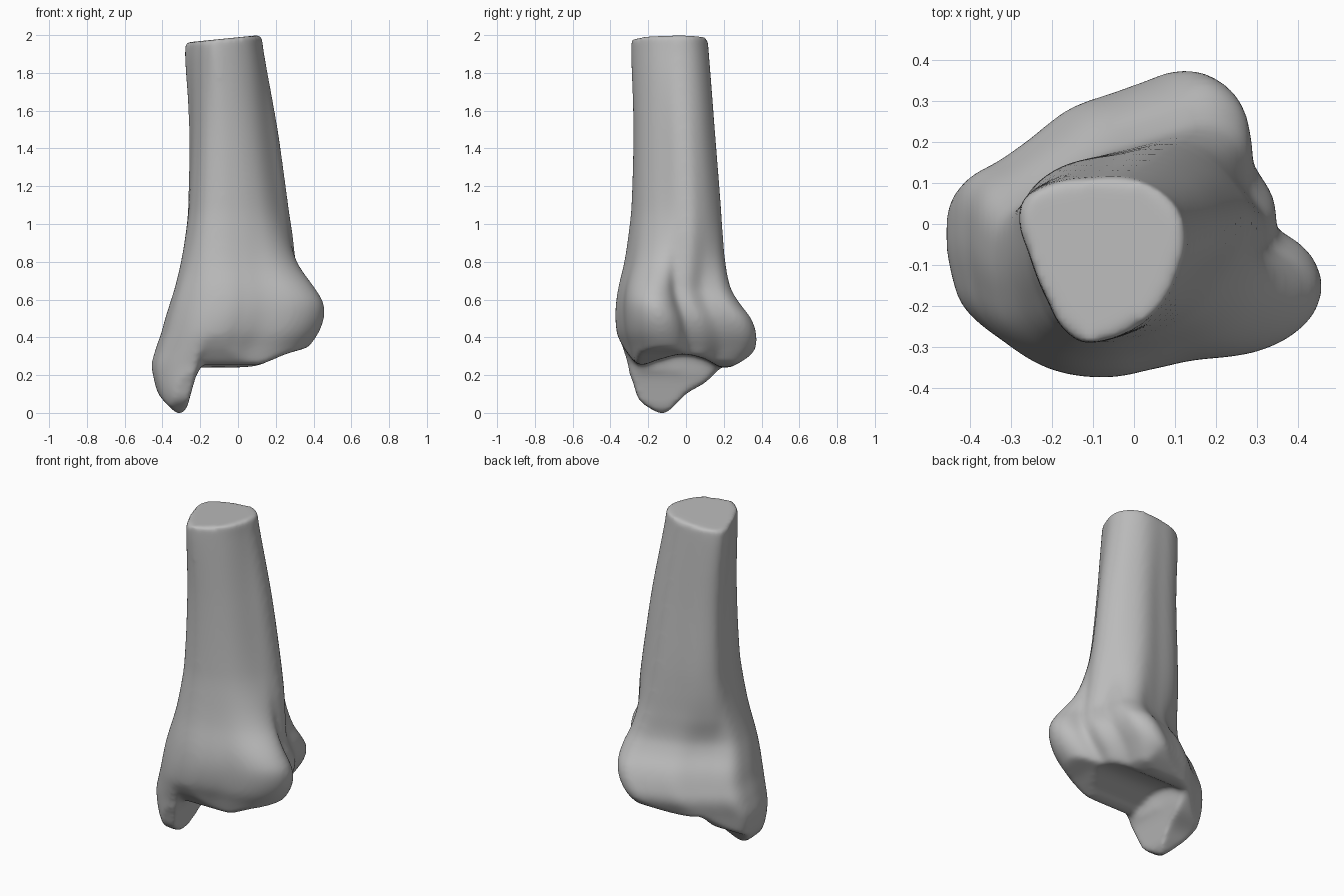
import bpy, bmesh, math
from mathutils import Vector

cube = bpy.data.objects.get("Cube")
if cube:
    bpy.data.objects.remove(cube, do_unlink=True)


def curve(table, t):
    """Smooth curve through rows of (t, value, ...); returns the values at t."""
    t = min(max(t, table[0][0]), table[-1][0])
    last = len(table) - 1
    i = 0
    while i < last - 1 and t > table[i + 1][0]:
        i += 1
    a, b = table[i], table[i + 1]
    before, after = table[max(i - 1, 0)], table[min(i + 2, last)]
    h = b[0] - a[0]
    u = (t - a[0]) / h
    out = []
    for k in range(1, len(a)):
        ma = (b[k] - before[k]) / (b[0] - before[0]) * h
        mb = (after[k] - a[k]) / (after[0] - a[0]) * h
        out.append((2*u**3 - 3*u*u + 1) * a[k] + (u**3 - 2*u*u + u) * ma
                   + (3*u*u - 2*u**3) * b[k] + (u**3 - u*u) * mb)
    return out


def polar(points):
    """Closed outline, fitted to a unit box, as a periodic radius table."""
    xs, ys = zip(*points)
    cx, cy = (max(xs) + min(xs)) / 2, (max(ys) + min(ys)) / 2
    sx, sy = (max(xs) - min(xs)) / 2, (max(ys) - min(ys)) / 2
    fitted = [Vector(((x - cx) / sx, (y - cy) / sy)) for x, y in points]
    rows = sorted((math.atan2(p.y, p.x), p.length) for p in fitted)
    turn = math.tau
    return ([(a - turn, r) for a, r in rows[-3:]] + rows
            + [(a + turn, r) for a, r in rows[:3]])


# Cross-sections: cut top, middle of the shaft, notched joint
top = polar([(-.272, .05), (-.2, .1), (-.1, .115), (.03, .1), (.1, .04), (.12, -.03),
             (.1, -.12), (.03, -.23), (-.03, -.268), (-.08, -.285), (-.13, -.287),
             (-.175, -.25), (-.21, -.18), (-.25, -.08)])
middle = polar([(.25, .02), (.2, -.12), (.1, -.23), (0, -.27), (-.1, -.28), (-.18, -.25),
                (-.23, -.16), (-.255, -.03), (-.25, .07), (-.2, .12), (-.05, .16),
                (.08, .175), (.165, .135), (.22, .08)])
joint = polar([(.455, -.13), (.435, -.2), (.375, -.26), (.3, -.297), (.12, -.325),
               (0, -.35), (-.1, -.37), (-.24, -.355), (-.335, -.305), (-.41, -.23),
               (-.44, -.14), (-.455, -.03), (-.43, .09), (-.33, .15), (-.24, .21),
               (-.14, .28), (-.04, .313), (.05, .342), (.14, .37), (.2, .355),
               (.25, .31), (.268, .24), (.275, .17), (.33, .08), (.34, 0),
               (.4, -.035), (.435, -.07)])

# Height, left, right, front, back, outline (0 top, 1 middle, 2 joint)
levels = [(0, -.38, .2, -.28, .2, 2), (.1, -.43, .22, -.3, .25, 2),
          (.24, -.458, .3, -.31, .3, 2), (.34, -.435, .37, -.34, .368, 2),
          (.42, -.407, .425, -.365, .373, 2), (.5, -.385, .455, -.373, .345, 2),
          (.58, -.36, .453, -.37, .285, 2), (.66, -.335, .415, -.358, .238, 1.9),
          (.8, -.3, .343, -.325, .208, 1.5), (.95, -.275, .298, -.302, .193, 1.2),
          (1.1, -.26, .265, -.287, .182, 1), (1.5, -.253, .205, -.278, .15, .65),
          (1.9, -.275, .138, -.288, .12, .1), (2, -.274, .125, -.287, .112, 0)]

# Underside heights: across the width, along the joint arch, along the prong
across = [(-.46, .25), (-.43, .12), (-.38, .05), (-.31, -.006), (-.27, .03), (-.25, .1),
          (-.22, .2), (-.19, .235), (0, .24), (.1, .25), (.18, .28), (.25, .31),
          (.35, .34), (.41, .365), (.46, .4)]
arch = [(-.37, .42), (-.32, .33), (-.25, .255), (-.15, .28), (-.02, .31),
        (.1, .285), (.2, .235), (.3, .275), (.37, .33)]
prong = [(-.32, .25), (-.28, .16), (-.255, .08), (-.2, .03), (-.12, -.006), (-.06, .04),
         (0, .1), (.1, .16), (.18, .23), (.25, .27)]


def underside(x, y):
    w = min(max((-.19 - x) / .05, 0), 1)
    w = w * w * (3 - 2 * w)
    low = curve(arch, y)[0] * (1 - w) + curve(prong, y)[0] * w
    return max(curve(across, x)[0], low)


SIDES, ROWS, CAP = 112, 120, 24


def ring(bm, z, size=1):
    x0, x1, y0, y1, blend = curve(levels, z)
    verts = []
    for i in range(SIDES):
        a = math.tau * i / SIDES - math.pi
        radii = [(k, curve(shape, a)[0]) for k, shape in enumerate((top, middle, joint))]
        r = curve(radii, blend)[0] * size
        x = (x0 + x1) / 2 + r * math.cos(a) * (x1 - x0) / 2
        y = (y0 + y1) / 2 + r * math.sin(a) * (y1 - y0) / 2
        tilt = (x - .12) * .1 * max(z - 1.7, 0) / .3
        verts.append(bm.verts.new((x, y, max(z, underside(x, y)) + tilt)))
    return verts


# Loft from the centre of the underside, up the wall, to the cut top
FLOOR = -.03
bm = bmesh.new()
rings = [ring(bm, FLOOR, k / CAP) for k in range(1, CAP)]
rings += [ring(bm, FLOOR + (2 - FLOOR) * k / ROWS) for k in range(ROWS + 1)]
for a, b in zip(rings, rings[1:]):
    for i in range(SIDES):
        j = (i + 1) % SIDES
        bm.faces.new((a[i], a[j], b[j], b[i]))
bm.faces.new(rings[0][::-1])
bm.faces.new(rings[-1])
mesh = bpy.data.meshes.new("lower_leg_bone")
bm.to_mesh(mesh)
bm.free()
bone = bpy.data.objects.new("lower_leg_bone", mesh)
bpy.context.collection.objects.link(bone)

# Even out the surface and soften the rims
remesh = bone.modifiers.new("remesh", 'REMESH')
remesh.mode = 'VOXEL'
remesh.voxel_size = .013
remesh.use_smooth_shade = True
soften = bone.modifiers.new("soften", 'SMOOTH')
soften.factor = .5
soften.iterations = 12
bpy.context.view_layer.update()
graph = bpy.context.evaluated_depsgraph_get()
bone.data = bpy.data.meshes.new_from_object(bone.evaluated_get(graph))
bone.modifiers.clear()

# Rest the tip of the prong on the ground
lowest = min(v.co.z for v in bone.data.vertices)
for v in bone.data.vertices:
    v.co.z -= lowest

grey = bpy.data.materials.new("bone grey")
grey.use_nodes = True
colour = (.5, .5, .5, 1)
grey.diffuse_color = colour
grey.node_tree.nodes["Principled BSDF"].inputs["Base Color"].default_value = colour
bone.data.materials.clear()
bone.data.materials.append(grey)
bone.data.polygons.foreach_set("use_smooth", [True] * len(bone.data.polygons))
bone.data.update()
